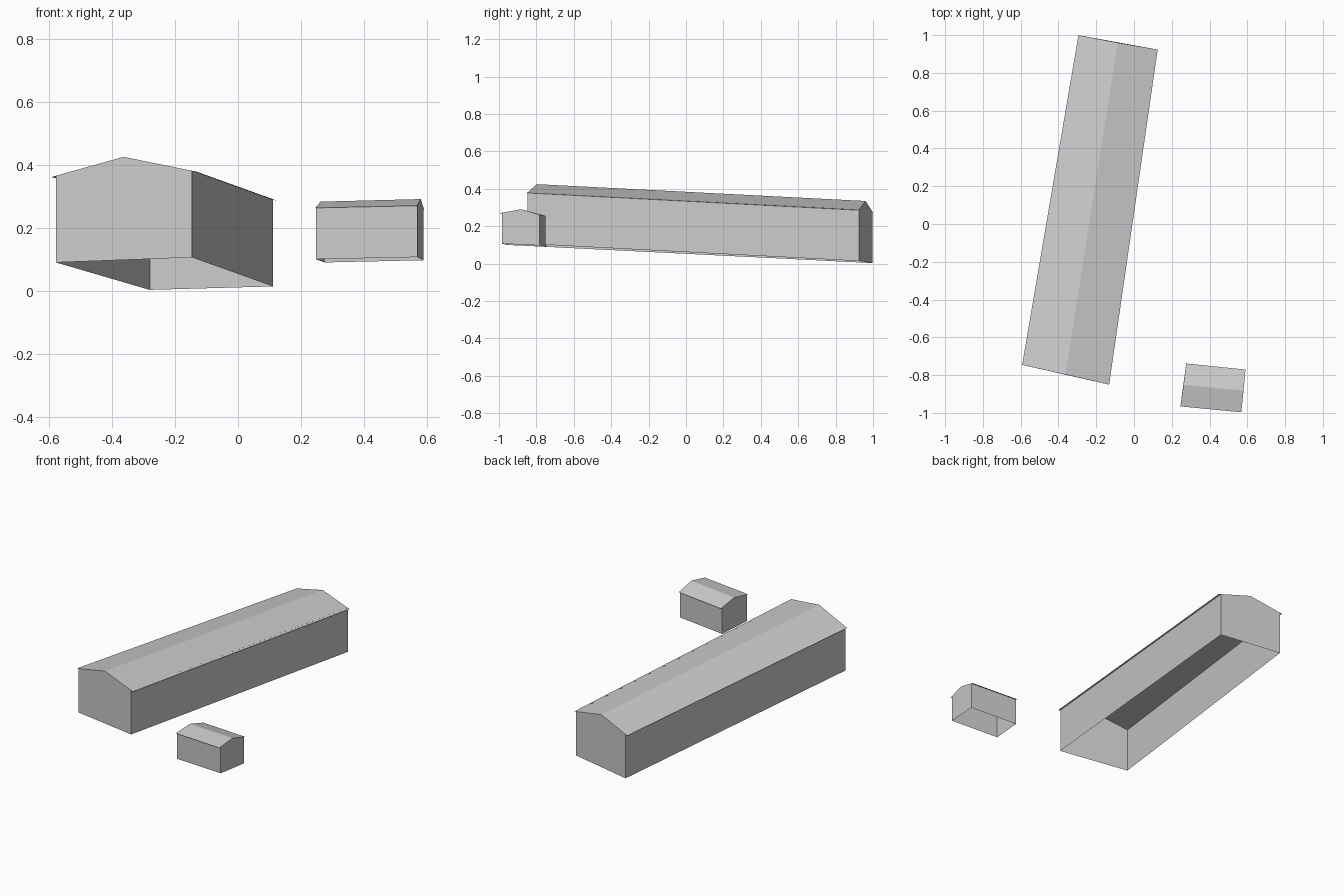
import bpy
from mathutils import Vector

cube = bpy.data.objects.get("Cube")
if cube:
    bpy.data.objects.remove(cube, do_unlink=True)

grey = bpy.data.materials.new("plain grey")
grey.use_nodes = True
COLOUR = (0.6, 0.6, 0.6, 1)
grey.diffuse_color = COLOUR
grey.node_tree.nodes["Principled BSDF"].inputs["Base Color"].default_value = COLOUR


def add_part(name, verts, faces):
    mesh = bpy.data.meshes.new(name)
    mesh.from_pydata([tuple(v) for v in verts], [], faces)
    mesh.materials.append(grey)
    obj = bpy.data.objects.new(name, mesh)
    bpy.context.collection.objects.link(obj)


def building(name, near, far, height, eave):
    """near, far: gable ends as (first base corner, ridge, second base corner)."""
    walls, roof = [], []
    for a, ridge, b in (near, far):
        a, ridge, b = Vector(a), Vector(ridge), Vector(b)
        up = Vector((0, 0, height))
        walls += [a, b, b + up, ridge, a + up]
        # Extend each roof slope past the wall to form the eaves
        for top in (a + up, b + up):
            slope = (top - ridge).normalized()
            roof.append(top + slope * eave)
        roof.insert(-1, ridge)
    # Open-bottomed shell: two gables and two long walls
    add_part(name + "_walls", walls,
             [(0, 1, 2, 3, 4), (9, 8, 7, 6, 5), (1, 6, 7, 2), (5, 0, 4, 9)])
    add_part(name + "_roof", roof, [(0, 1, 4, 3), (1, 2, 5, 4)])


# Long building, slightly tapered and sloping down to the back
building("long_building",
         ((-0.578, -0.749, 0.09), (-0.363, -0.797, 0.425), (-0.146, -0.847, 0.106)),
         ((-0.28, 0.997, 0.003), (-0.086, 0.96, 0.335), (0.111, 0.926, 0.014)),
         0.275, 0.015)

# Small outbuilding with its ridge running across
building("outbuilding",
         ((0.247, -0.954, 0.1), (0.262, -0.851, 0.283), (0.275, -0.75, 0.09)),
         ((0.569, -0.985, 0.107), (0.58, -0.882, 0.291), (0.589, -0.782, 0.097)),
         0.165, 0.012)
